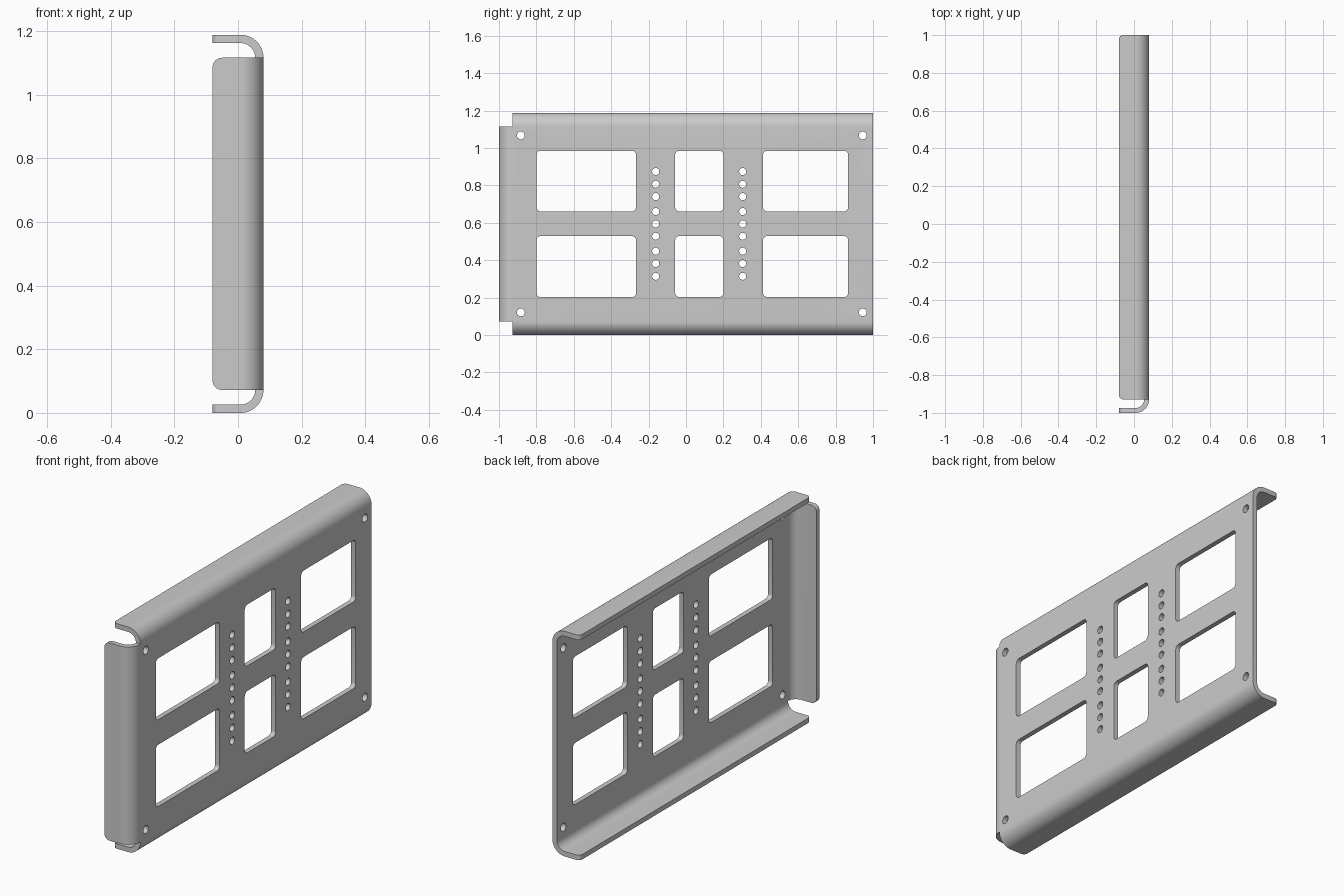
import bpy, bmesh
from math import sin, cos, pi
from mathutils import Vector

if "Cube" in bpy.data.objects:
    bpy.data.objects.remove(bpy.data.objects["Cube"])

T, R = 0.026, 0.072            # sheet thickness, outer bend radius
X0, X1 = -0.08, 0.08           # flange lip, plate face
Y0, Y1 = -0.928, 1.0           # flat plate limits
Z0, Z1 = 0.072, 1.116
MID = (Z0 + Z1) / 2
bm = bmesh.new()


def loop(points):
    """Closed edge loop on the plate face."""
    vs = [bm.verts.new((X1, y, z)) for y, z in points]
    return [bm.edges.new((v, vs[(i + 1) % len(vs)])) for i, v in enumerate(vs)]


def arc(cy, cz, r, start, sweep, n):
    return [(cy + r * cos(start + sweep * i / n), cz + r * sin(start + sweep * i / n))
            for i in range(n + 1)]


def circle(y, z, r):
    return loop(arc(y, z, r, 0, 2 * pi, 24)[:-1])


def window(y0, y1, z0, z1, r=0.022):
    pts = []
    for k, (y, z) in enumerate([(y1 - r, z1 - r), (y0 + r, z1 - r),
                                (y0 + r, z0 + r), (y1 - r, z0 + r)]):
        pts += arc(y, z, r, k * pi / 2, pi / 2, 6)
    return loop(pts)


# Flat plate with windows, hole columns and corner holes
edges = loop([(Y0, Z0), (Y1, Z0), (Y1, Z1), (Y0, Z1)])
for y0, y1 in [(-0.80, -0.267), (-0.058, 0.20), (0.412, 0.867)]:
    for z0, z1 in [(0.203, 0.529), (0.661, 0.985)]:
        edges += window(y0, y1, z0, z1)
for y in (-0.162, 0.303):
    for dz in (-0.28, -0.212, -0.146, -0.066, 0, 0.066, 0.146, 0.212, 0.28):
        edges += circle(y, MID + dz, 0.019)
for y in (-0.883, 0.945):
    for s in (-1, 1):
        edges += circle(y, MID + s * 0.473, 0.021)
bmesh.ops.triangle_fill(bm, edges=edges, use_beauty=True, normal=(1, 0, 0))


def flange(a, b, out, r, n=12):
    """Quarter bend from plate edge a-b, then a flat lip with rounded corners."""
    a, b, out = (Vector((0, *p)) for p in (a, b, out))
    e = (b - a).normalized()
    rows = []
    for i in range(n + 1):
        t = pi / 2 * i / n
        off = out * R * sin(t) + Vector((X1 - R * (1 - cos(t)), 0, 0))
        rows.append((bm.verts.new(a + off), bm.verts.new(b + off)))
    for (p, q), (s, t) in zip(rows, rows[1:]):
        bm.faces.new((p, q, t, s))
    lip = [rows[-1][0], rows[-1][1]]
    edge = out * R + Vector((X0 + r, 0, 0))
    for base, sign, order in ((b, 1, range(7)), (a, -1, range(6, -1, -1))):
        for i in order:
            t = pi / 2 * i / 6
            lip.append(bm.verts.new(base + edge + e * sign * r * (cos(t) - 1)
                                    - Vector((r * sin(t), 0, 0))))
    bm.faces.new(lip)


# Bottom, top and left flanges
flange((Y0, Z0), (Y1, Z0), (0, -1), 0.022)
flange((Y0, Z1), (Y1, Z1), (0, 1), 0.022)
flange((Y0, Z0), (Y0, Z1), (-1, 0), 0.03)

bmesh.ops.remove_doubles(bm, verts=bm.verts, dist=1e-5)
bmesh.ops.recalc_face_normals(bm, faces=bm.faces)
if sum(f.normal.x * f.calc_area() for f in bm.faces) < 0:
    bmesh.ops.reverse_faces(bm, faces=bm.faces)

mesh = bpy.data.meshes.new("mounting_plate")
bm.to_mesh(mesh)
bm.free()
plate = bpy.data.objects.new("mounting_plate", mesh)
bpy.context.collection.objects.link(plate)
bpy.context.view_layer.objects.active = plate
plate.select_set(True)

# Sheet thickness, grown inwards from the outer face
solid = plate.modifiers.new("thickness", 'SOLIDIFY')
solid.thickness = T
solid.offset = -1
solid.use_even_offset = True
bpy.ops.object.modifier_apply(modifier=solid.name)
bpy.ops.object.shade_smooth_by_angle()
